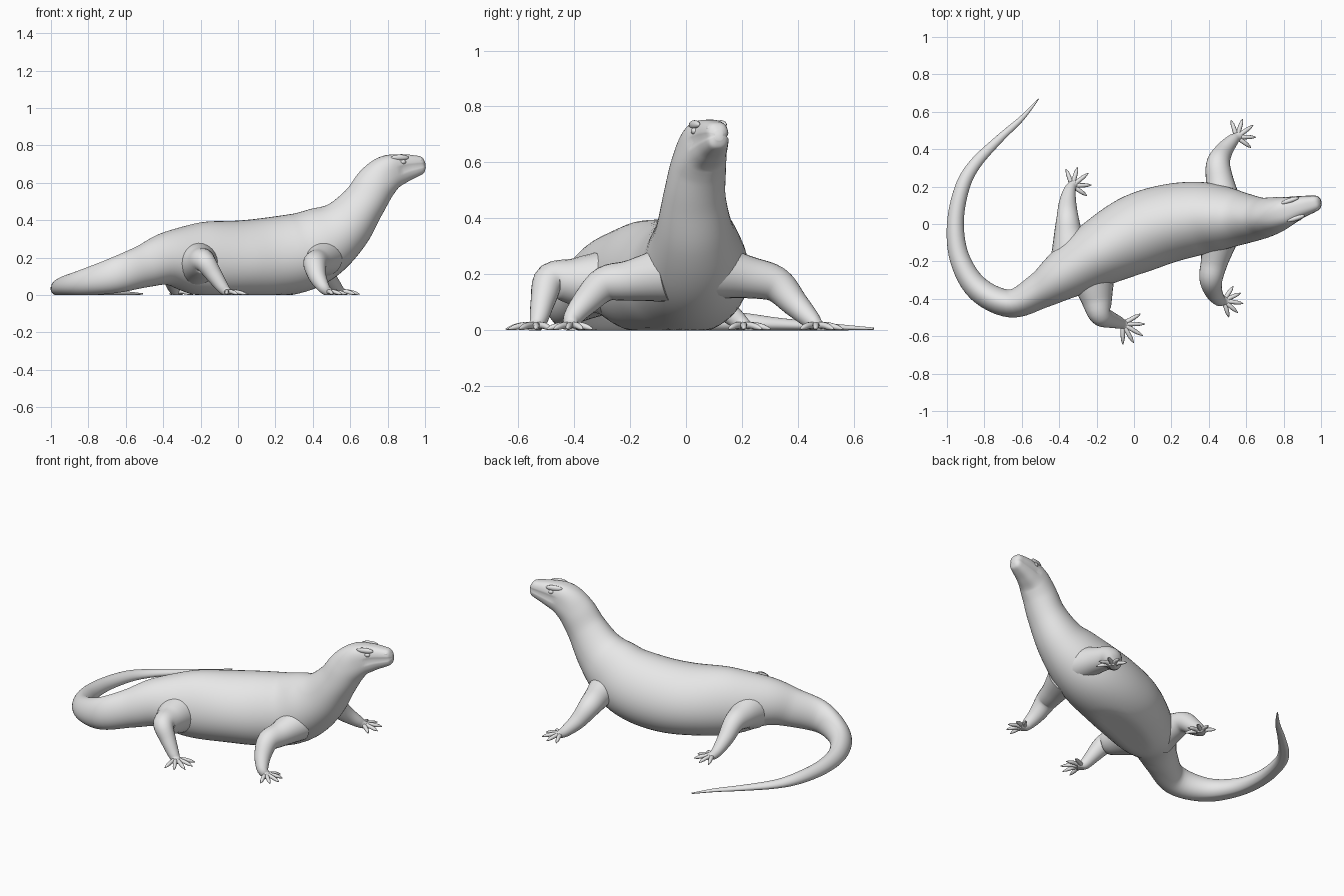
import bpy, bmesh, math
from mathutils import Vector

start = bpy.data.objects.get("Cube")
if start:
    bpy.data.objects.remove(start, do_unlink=True)

GREY = (0.8, 0.8, 0.8, 1.0)
skin = bpy.data.materials.new("skin_grey")
skin.use_nodes = True
skin.diffuse_color = GREY
skin.node_tree.nodes["Principled BSDF"].inputs["Base Color"].default_value = GREY


def finish(name, bm):
    """Turn a bmesh into a smooth shaded skin-coloured object."""
    bmesh.ops.recalc_face_normals(bm, faces=bm.faces)
    mesh = bpy.data.meshes.new(name)
    bm.to_mesh(mesh)
    bm.free()
    mesh.materials.append(skin)
    obj = bpy.data.objects.new(name, mesh)
    bpy.context.collection.objects.link(obj)
    bpy.ops.object.select_all(action="DESELECT")
    obj.select_set(True)
    bpy.context.view_layer.objects.active = obj
    bpy.ops.object.shade_smooth_by_angle(angle=math.radians(60))
    return obj


def spline(stations, steps):
    """Smooth the stations with a Catmull-Rom curve."""
    pts = [Vector(s) for s in stations]
    pts = [pts[0]] + pts + [pts[-1]]
    out = []
    for a, b, c, d in zip(pts, pts[1:], pts[2:], pts[3:]):
        for k in range(steps):
            t = k / steps
            out.append(b + (c - a) * (t / 2)
                       + (a * 2 - b * 5 + c * 4 - d) * (t * t / 2)
                       + (b * 3 - a - c * 3 + d) * (t ** 3 / 2))
    out.append(pts[-1])
    return out


def ellipse(centre, a):
    return math.cos(a), math.sin(a)


def loft(bm, stations, sides=16, steps=5, section=ellipse):
    """Skin rings along stations (x, y, z, half width, half height)."""
    path = spline(stations, steps)
    rings = []
    for i, p in enumerate(path):
        before, after = path[max(i - 1, 0)], path[min(i + 1, len(path) - 1)]
        along = Vector(after[:3]) - Vector(before[:3])
        along.normalize()
        side = along.cross(Vector((0, 0, 1))).normalized()
        up = side.cross(along)
        centre = Vector(p[:3])
        ring = []
        for k in range(sides):
            u, v = section(centre, math.tau * k / sides)
            co = centre + side * (u * p[3]) + up * (v * p[4])
            co.z = max(co.z, 0)       # rests flat on the floor
            ring.append(bm.verts.new(co))
        rings.append(ring)
    for lower, upper in zip(rings, rings[1:]):
        for k in range(sides):
            n = (k + 1) % sides
            bm.faces.new((lower[k], lower[n], upper[n], upper[k]))
    bm.faces.new(rings[0])
    bm.faces.new(rings[-1])


def body_section(centre, a):
    """Pear-shaped trunk; a boxier head with a mouth crease along its sides."""
    u, v = math.cos(a), math.sin(a)
    head = min(max((centre.x - 0.74) / 0.08, 0), 1)
    power = 1 - 0.25 * head
    u = math.copysign(abs(u) ** power, u)
    v = math.copysign(abs(v) ** power, v)
    u *= 1 - 0.1 * v * (1 - head)
    if centre.x > 0.84 and abs(math.sin(a)) < 0.05:
        u *= 0.86
    return u, v


# Tail, trunk, neck and head in one sweep, from tail tip to snout
BODY = [
    (-.51, .67, .006, .003, .004),
    (-.6, .565, .01, .014, .01),
    (-.72, .455, .015, .022, .016),
    (-.85, .32, .022, .032, .024),
    (-.92, .19, .03, .039, .034),
    (-.955, 0, .037, .045, .042),
    (-.93, -.19, .048, .054, .052),
    (-.83, -.35, .066, .066, .07),
    (-.66, -.425, .105, .075, .095),
    (-.5, -.355, .155, .098, .115),
    (-.37, -.27, .195, .135, .145),
    (-.2, -.165, .192, .175, .197),
    (0, -.06, .19, .208, .208),
    (.17, 0, .2, .208, .215),
    (.34, .03, .232, .195, .21),
    (.47, .033, .295, .168, .188),
    (.575, .03, .372, .136, .15),
    (.67, .03, .49, .11, .118),
    (.735, .043, .59, .098, .11),
    (.8, .062, .65, .083, .098),
    (.88, .088, .677, .062, .078),
    (.95, .106, .69, .047, .058),
    (.985, .115, .695, .036, .044),
    (1, .118, .697, .015, .018),
]
bm = bmesh.new()
loft(bm, BODY, sides=48, steps=6, section=body_section)
finish("body", bm)


def leg(name, stations, heading, spread, reach):
    """One leg with its foot and a fan of five clawed toes."""
    bm = bmesh.new()
    foot = Vector(stations[-1][:3])
    aim = Vector((math.cos(heading), math.sin(heading), 0))
    sole = foot + aim * 0.03
    limb = [(*s[:3], s[3], s[3]) for s in stations]
    loft(bm, limb + [(*sole.xy, .012, .03, .014)], sides=24)
    for k in range(5):
        a = heading + spread * (k / 4 - 0.5)
        way = Vector((math.cos(a), math.sin(a), 0))
        length = reach * (1 - 0.12 * abs(k / 2 - 1))
        toe = []
        for part, height, size in ((.05, .016, .015), (.4, .018, .012),
                                   (.75, .011, .01), (1, .004, .002)):
            spot = foot + way * (length * part)
            toe.append((spot.x, spot.y, height, size, size))
        loft(bm, toe, sides=10, steps=3)
    finish(name, bm)


leg("right_front_leg", [(.46, -.07, .2, .1), (.43, -.2, .178, .073),
                        (.412, -.29, .165, .063), (.425, -.36, .1, .048),
                        (.455, -.405, .045, .034), (.48, -.41, .02, .025)],
    math.radians(-8), math.radians(130), .105)
leg("left_front_leg", [(.48, .1, .21, .1), (.46, .22, .19, .076),
                       (.45, .32, .165, .064), (.48, .39, .095, .048),
                       (.525, .445, .04, .034), (.55, .465, .02, .025)],
    math.radians(36), math.radians(146), .108)
leg("right_hind_leg", [(-.22, -.28, .17, .12), (-.2, -.4, .175, .085),
                       (-.18, -.485, .18, .06), (-.13, -.51, .11, .045),
                       (-.085, -.525, .045, .034), (-.06, -.535, .02, .026)],
    math.radians(-30), math.radians(120), .125)
leg("left_hind_leg", [(-.33, -.17, .17, .12), (-.35, -.06, .175, .08),
                      (-.355, .03, .165, .06), (-.355, .11, .1, .047),
                      (-.345, .175, .045, .034), (-.33, .205, .02, .026)],
    math.radians(38), math.radians(145), .108)


def blob(name, centre, size, turn):
    """A small ellipsoid turned to follow the head."""
    bm = bmesh.new()
    bmesh.ops.create_uvsphere(bm, u_segments=16, v_segments=10, radius=1)
    obj = finish(name, bm)
    obj.location, obj.scale = centre, size
    obj.rotation_euler.z = turn


# Eyes under low brow ridges, and nostril bumps, on both sides of the head
turn = math.atan2(.1, .3)
outward = Vector((-math.sin(turn), math.cos(turn), 0))
for label, s in (("left", 1), ("right", -1)):
    blob(label + "_brow", Vector((.85, .078, .735)) + outward * (s * .05), (.05, .014, .016), turn)
    blob(label + "_eye", Vector((.865, .083, .712)) + outward * (s * .056), (.016, .012, .012), turn)
    blob(label + "_nostril", Vector((.965, .109, .722)) + outward * (s * .028), (.014, .01, .01), turn)
